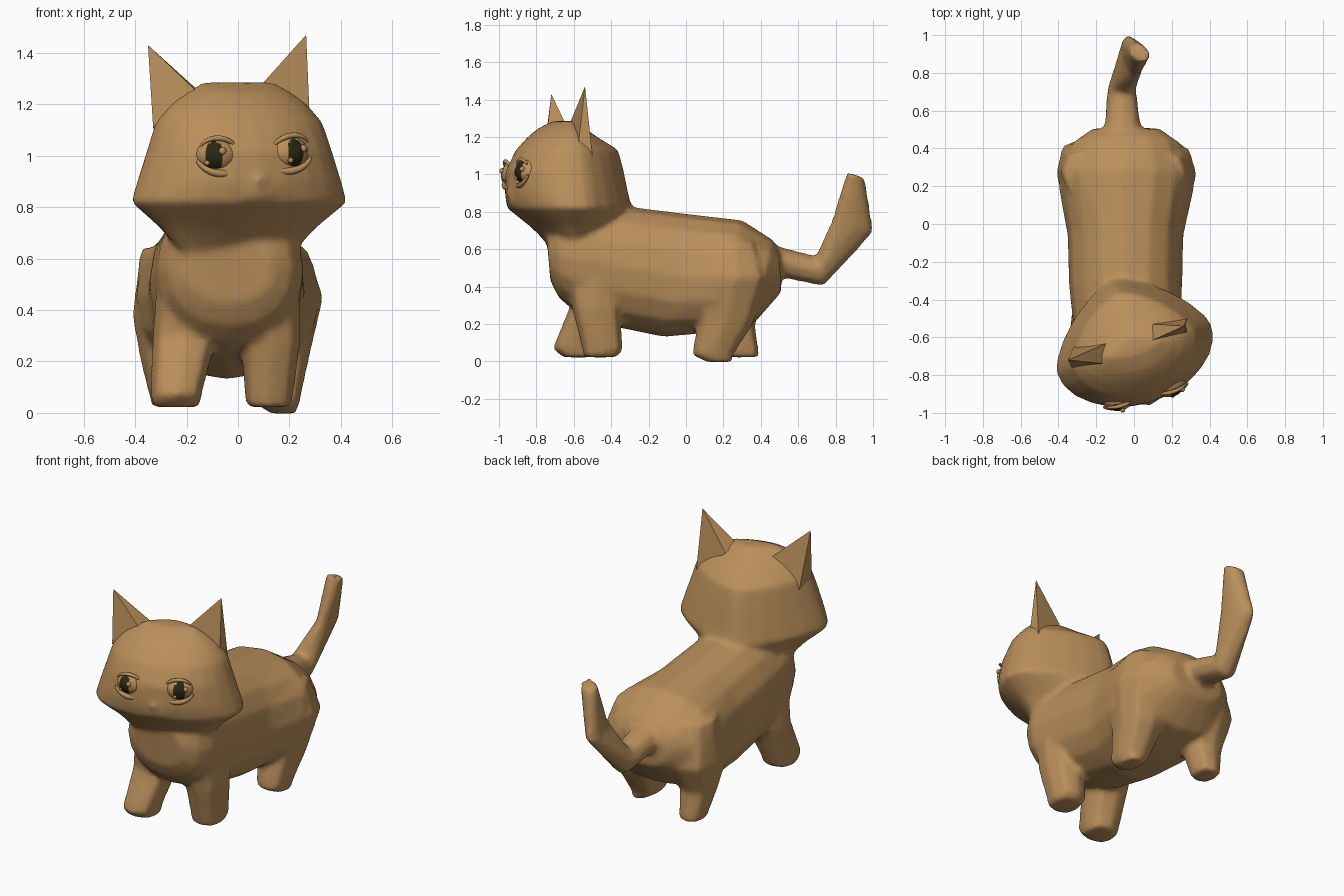
import bpy, bmesh, math
from mathutils import Vector, Matrix

if "Cube" in bpy.data.objects:
    bpy.data.objects.remove(bpy.data.objects["Cube"])


def material(name, rgb):
    m = bpy.data.materials.new(name)
    m.diffuse_color = (*rgb, 1)
    m.use_nodes = True
    m.node_tree.nodes["Principled BSDF"].inputs["Base Color"].default_value = m.diffuse_color
    return m


FUR = material("tan_fur", (0.49, 0.275, 0.105))
DARK = material("dark_pupil", (0.022, 0.02, 0.006))


def select_only(obs):
    bpy.ops.object.select_all(action='DESELECT')
    for ob in obs:
        ob.select_set(True)
    bpy.context.view_layer.objects.active = obs[0]


def finish(name, bm, mats, angle=60):
    bmesh.ops.recalc_face_normals(bm, faces=bm.faces)
    me = bpy.data.meshes.new(name)
    bm.to_mesh(me)
    bm.free()
    for m in mats:
        me.materials.append(m)
    ob = bpy.data.objects.new(name, me)
    bpy.context.collection.objects.link(ob)
    select_only([ob])
    bpy.ops.object.shade_smooth_by_angle(angle=math.radians(angle))
    return ob


def power(v, p):
    return math.copysign(abs(v) ** p, v)


def loft(name, rings, n=12, p=1.0, p_back=None):
    """Skin closed rings given as (centre, u, v_plus, v_minus)."""
    bm = bmesh.new()
    loops = []
    for c, u, vp, vm in rings:
        loop = []
        for i in range(n):
            t = math.tau * i / n
            q = p_back if p_back and math.sin(t) < -0.01 else p
            co, si = power(math.cos(t), q), power(math.sin(t), q)
            loop.append(bm.verts.new(c + u * co + (vp if si > 0 else vm) * abs(si)))
        loops.append(loop)
    for a, b in zip(loops, loops[1:]):
        for i in range(n):
            j = (i + 1) % n
            bm.faces.new((a[i], a[j], b[j], b[i]))
    bm.faces.new(loops[0])
    bm.faces.new(loops[-1])
    return finish(name, bm, [FUR])


def side_ring(y0, z0, y1, z1, cx, hw, skew=0.0):
    """Ring from a lower and an upper profile point plus a half width."""
    a, b = Vector((cx - skew, y0, z0)), Vector((cx + skew, y1, z1))
    return ((a + b) / 2, Vector((hw, hw * skew * 9, 0)), (b - a) / 2, (a - b) / 2)


def box_ring(z, x0, x1, y0, y1):
    h = Vector((0, (y1 - y0) / 2, 0))
    return (Vector(((x0 + x1) / 2, (y0 + y1) / 2, z)), Vector(((x1 - x0) / 2, 0, 0)), h, -h)


# Body, chest to rump
body = loft("body", [side_ring(*r) for r in (
    (-0.725, 0.43, -0.745, 0.67, -0.03, 0.17),
    (-0.68, 0.34, -0.69, 0.78, -0.03, 0.245),
    (-0.60, 0.27, -0.60, 0.84, -0.03, 0.285),
    (-0.36, 0.18, -0.285, 0.825, -0.045, 0.30),
    (-0.12, 0.13, 0.00, 0.79, -0.045, 0.307),
    (0.10, 0.15, 0.30, 0.755, -0.04, 0.36),
    (0.37, 0.21, 0.465, 0.65, -0.04, 0.295),
    (0.51, 0.37, 0.50, 0.59, -0.04, 0.18))], 16, 0.9)

# Tail, bent upward and flattened on a slant
tail = loft("tail", [side_ring(*r) for r in (
    (0.44, 0.45, 0.44, 0.64, -0.06, 0.11),
    (0.52, 0.445, 0.50, 0.615, -0.06, 0.10),
    (0.735, 0.40, 0.695, 0.565, -0.065, 0.078),
    (1.005, 0.69, 0.775, 0.75, -0.01, 0.05, 0.03),
    (0.955, 0.98, 0.86, 1.01, 0.03, 0.05, 0.03))], 8)

# Legs, foot to hip
LEGS = {
    "front_leg_left": ((0.022, -0.335, -0.145, -0.66, -0.49), (0.07, -0.34, -0.14, -0.715, -0.47),
                       (0.30, -0.335, -0.08, -0.62, -0.37), (0.56, -0.31, -0.04, -0.66, -0.34)),
    "front_leg_right": ((0.022, 0.035, 0.205, -0.55, -0.37), (0.06, 0.025, 0.215, -0.555, -0.335),
                        (0.28, 0.01, 0.245, -0.61, -0.35), (0.56, -0.03, 0.245, -0.66, -0.34)),
    "hind_leg_left": ((0.022, -0.335, -0.195, 0.225, 0.395), (0.20, -0.38, -0.17, 0.16, 0.37),
                      (0.38, -0.412, -0.12, 0.08, 0.46), (0.64, -0.38, -0.10, 0.15, 0.39)),
    "hind_leg_right": ((-0.003, 0.13, 0.225, 0.11, 0.25), (0.035, 0.065, 0.24, 0.028, 0.255),
                       (0.20, 0.03, 0.275, 0.06, 0.36), (0.45, 0.01, 0.333, 0.09, 0.44),
                       (0.64, 0.0, 0.27, 0.16, 0.38)),
}
legs = [loft(name, [box_ring(*r) for r in rings], 8, 0.78) for name, rings in LEGS.items()]

# Head, turned to one side: height, half width, front depth, back depth
ACROSS, FORWARD = Vector((0.956, 0.292, 0)), Vector((0.292, -0.956, 0))
HEAD = Vector((0, -0.66, 0))


def head_point(u, v, z):
    return HEAD + ACROSS * u + FORWARD * v + Vector((0, 0, z))


head = loft("head", [(head_point(0, 0, z), ACROSS * w, FORWARD * f, FORWARD * -b)
                     for z, w, f, b in (
    (0.58, 0.18, 0.02, 0.25), (0.65, 0.25, 0.075, 0.34), (0.72, 0.315, 0.15, 0.38),
    (0.82, 0.435, 0.28, 0.385), (0.90, 0.41, 0.298, 0.365), (1.02, 0.37, 0.295, 0.34),
    (1.13, 0.335, 0.24, 0.31), (1.20, 0.275, 0.175, 0.19), (1.245, 0.215, 0.12, 0.125),
    (1.285, 0.145, 0.03, 0.06))], 24, 0.97, 1.4)


def blob(name, centre, size, mats=(FUR,), seg=16, look=None):
    bm = bmesh.new()
    basis = Matrix((ACROSS, -FORWARD, Vector((0, 0, 1)))).transposed().to_4x4()
    bmesh.ops.create_uvsphere(bm, u_segments=seg, v_segments=seg * 3 // 4, radius=1)
    bmesh.ops.transform(bm, verts=bm.verts,
                        matrix=Matrix.Translation(centre) @ basis @ Matrix.Diagonal((*size, 1)))
    if look:
        # Pupil: the faces inside an upright oval around the gaze direction
        side = Vector((-look.y, look.x, 0))
        for f in bm.faces:
            d = (f.calc_center_median() - Vector(centre))
            if d.dot(look) > 0 and (d.dot(side) / 0.036) ** 2 + (d.z / 0.056) ** 2 < 1:
                f.material_index = 1
    return finish(name, bm, list(mats))


# Muzzle and nose
muzzle = blob("muzzle", head_point(0.0, 0.225, 0.865), (0.14, 0.075, 0.065))
nose = blob("nose", head_point(0.0, 0.28, 0.905), (0.04, 0.035, 0.03))

# Fuse the furry parts into one softly blended skin
select_only([body, tail, head, muzzle, nose] + legs)
bpy.ops.object.join()
body.name = "furry_body"
fuse = body.modifiers.new("fuse", 'REMESH')
fuse.mode = 'VOXEL'
fuse.voxel_size = 0.016
fuse.use_smooth_shade = True
soften = body.modifiers.new("soften", 'SMOOTH')
soften.factor = 0.5
soften.iterations = 7
reduce = body.modifiers.new("reduce", 'DECIMATE')
reduce.ratio = 0.3


# Ears, sharp pyramids sunk into the skull
def ear(name, tip, base):
    bm = bmesh.new()
    t = bm.verts.new(tip)
    b = [bm.verts.new(v) for v in base]
    for i in range(len(b)):
        bm.faces.new((t, b[i], b[(i + 1) % len(b)]))
    bm.faces.new(b)
    finish(name, bm, [FUR], 50)


ear("ear_left", (-0.35, -0.72, 1.43),
    ((-0.33, -0.76, 1.11), (-0.16, -0.74, 1.25), (-0.14, -0.63, 1.24), (-0.32, -0.65, 1.08)))
ear("ear_right", (0.265, -0.54, 1.47),
    ((0.28, -0.58, 1.12), (0.09, -0.62, 1.275), (0.10, -0.53, 1.24), (0.28, -0.50, 1.10)))


# Eyes: ball with painted pupil, two glints and swollen lids
def lid(name, centre, start, end, radius, height, depth, tilt):
    cu = bpy.data.curves.new(name, 'CURVE')
    cu.dimensions = '3D'
    cu.bevel_depth = depth
    cu.bevel_resolution = 2
    cu.use_fill_caps = True
    sp = cu.splines.new('POLY')
    n = 12
    sp.points.add(n)
    for i in range(n + 1):
        s = i / n
        t = math.radians(start + (end - start) * s)
        u = radius * math.cos(t)
        q = centre + ACROSS * u + FORWARD * (0.03 + 0.03 * abs(math.sin(t)))
        q.z += height * math.sin(t) + tilt * u
        sp.points[i].co = (*q, 1)
        sp.points[i].radius = 0.4 + 0.6 * math.sin(math.pi * s)
    cu.materials.append(FUR)
    bpy.context.collection.objects.link(bpy.data.objects.new(name, cu))


for tag, centre, look, tilt in (("left", (-0.085, -0.905, 1.0), (-0.12, -1, 0), -0.12),
                                ("right", (0.185, -0.832, 1.01), (0.56, -0.85, 0), 0.2)):
    c, look = Vector(centre), Vector(look).normalized()
    side = Vector((-look.y, look.x, 0))
    blob("eye_" + tag, c, (0.088, 0.085, 0.070), (FUR, DARK), 40, look)
    for i, (s, z, r) in enumerate(((0.034, 0.018, 0.015), (-0.026, -0.028, 0.011))):
        blob(f"glint_{tag}_{i}", c + look * 0.075 + side * s + Vector((0, 0, z)), (r, r, r), seg=10)
    lid("upper_lid_" + tag, c, 25, 155, 0.085, 0.068, 0.011, tilt)
    lid("lower_lid_" + tag, c, 200, 340, 0.096, 0.070, 0.015, tilt * 0.5)
